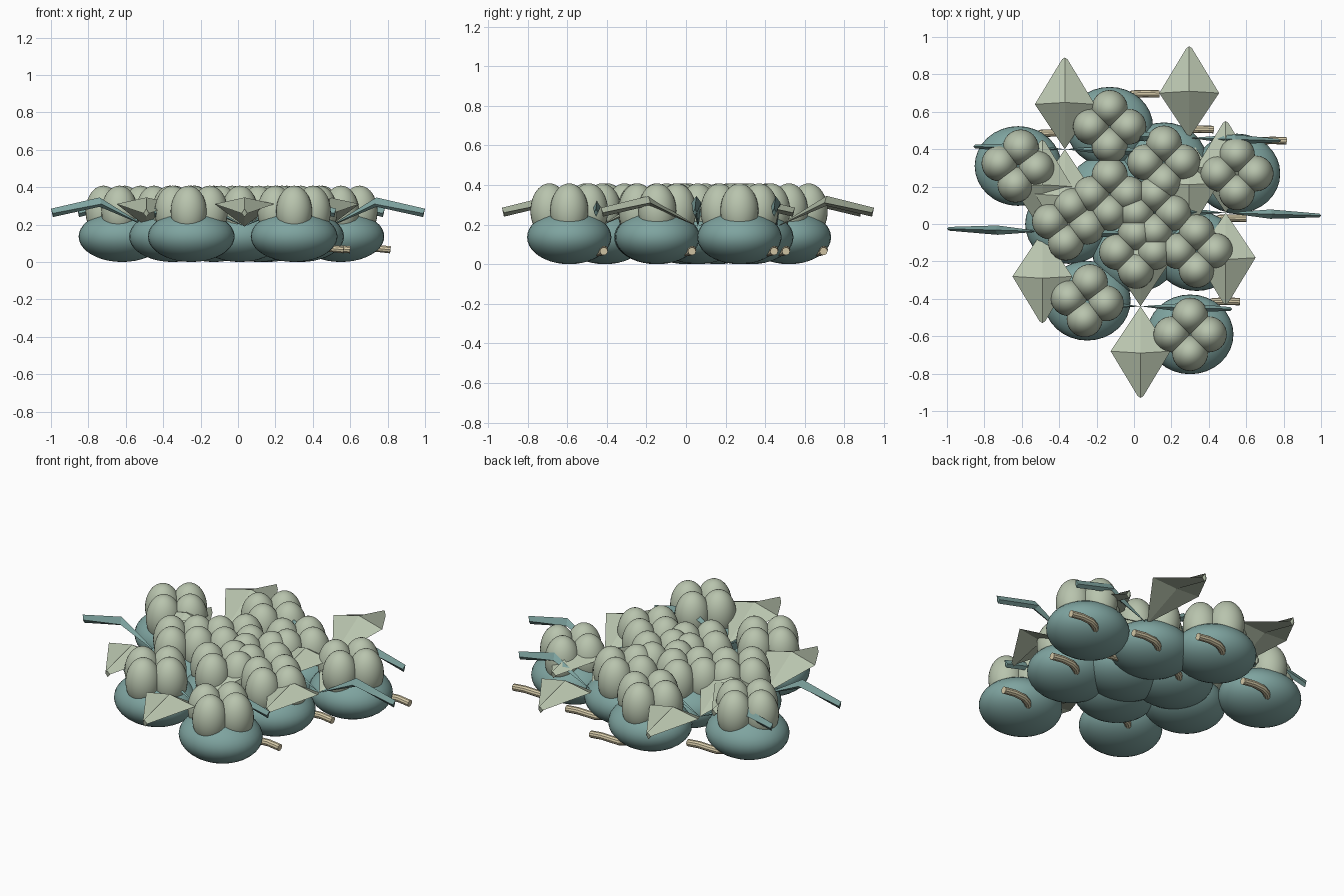
import bpy, bmesh, math
from mathutils import Matrix, Vector

if "Cube" in bpy.data.objects:
    bpy.data.objects.remove(bpy.data.objects["Cube"])


def material(name, rgb):
    m = bpy.data.materials.new(name)
    m.diffuse_color = (*rgb, 1)
    m.use_nodes = True
    m.node_tree.nodes["Principled BSDF"].inputs["Base Color"].default_value = m.diffuse_color
    return m


teal = material("teal", (0.21, 0.37, 0.35))
sage = material("sage green", (0.48, 0.55, 0.42))
straw = material("straw", (0.68, 0.60, 0.40))


def finish(bm, name, mat, smooth):
    bmesh.ops.recalc_face_normals(bm, faces=bm.faces)
    me = bpy.data.meshes.new(name)
    bm.to_mesh(me)
    bm.free()
    me.materials.append(mat)
    for p in me.polygons:
        p.use_smooth = smooth
    ob = bpy.data.objects.new(name, me)
    bpy.context.collection.objects.link(ob)


def ellipsoid(bm, centre, radii):
    mat = Matrix.Translation(centre) @ Matrix.Diagonal((*radii, 1))
    bmesh.ops.create_uvsphere(bm, u_segments=32, v_segments=20, radius=1, matrix=mat)


def tube(bm, points, radius, sides=10):
    rings = []
    for i, p in enumerate(points):
        t = (points[min(i + 1, len(points) - 1)] - points[max(i - 1, 0)]).normalized()
        u = t.cross(Vector((0, 0, 1))).normalized()
        v = u.cross(t)
        rings.append([bm.verts.new(p + radius * (math.cos(a) * u + math.sin(a) * v))
                      for a in [k * math.tau / sides for k in range(sides)]])
    for a, b in zip(rings, rings[1:]):
        for k in range(sides):
            j = (k + 1) % sides
            bm.faces.new((a[k], a[j], b[j], b[k]))
    bm.faces.new(rings[0])
    bm.faces.new(rings[-1])


# Folded diamond leaf: ridge on top, keel below, short blunt tip
def leaf(bm, centre, angle, half_width, skew=0.0):
    place = Matrix.Translation((*centre, 0)) @ Matrix.Rotation(angle, 4, 'Z')
    def v(x, y, z):
        return bm.verts.new(place @ Vector((x + skew * y, y, z)))
    w, t = half_width, min(0.015, half_width * 0.4)
    base, ridge, keel = v(0, 0, 0.19), v(0, 0.25, 0.345), v(0, 0.25, 0.295)
    tip, under = (v(0, 0.49, 0.285), v(0, 0.48, 0.24))
    for s in (-1, 1):
        side, corner = v(s * w, 0.24, 0.31), v(s * t, 0.48, 0.26)
        for f in ((base, side, ridge), (ridge, side, corner, tip), (base, keel, side),
                  (keel, under, corner, side), (tip, corner, under)):
            bm.faces.new(f)


# Clusters: squashed body, four upright lobes, hooked stem
clusters = [(-0.62, 0.31), (-0.13, 0.52), (0.16, 0.33), (0.55, 0.27), (-0.35, 0.0),
            (-0.13, 0.16), (0.11, 0.06), (0.01, -0.15), (0.335, -0.145),
            (-0.25, -0.41), (0.30, -0.59)]
bodies, lobes, stems = bmesh.new(), bmesh.new(), bmesh.new()
hook = [(0.05, 0.11, 0.065), (0.065, 0.14, 0.06), (0.09, 0.163, 0.062),
        (0.125, 0.175, 0.07), (0.19, 0.177, 0.073), (0.265, 0.175, 0.065)]
for i, (x, y) in enumerate(clusters):
    ellipsoid(bodies, (x, y, 0.14), (0.232, 0.213, 0.136))
    turn = math.radians(-8 if i in (0, 4, 9) else 0)
    for k in range(4):
        a = turn + k * math.pi / 2
        ellipsoid(lobes, (x + 0.1 * math.cos(a), y + 0.1 * math.sin(a), 0.27),
                  (0.096, 0.096, 0.138))
    tube(stems, [Vector((x, y, 0)) + Vector(p) for p in hook], 0.02)
zmin = min(v.co.z for v in bodies.verts)
bmesh.ops.translate(bodies, verts=bodies.verts, vec=(0, 0, -zmin))
finish(bodies, "cluster_bodies", teal, True)
finish(lobes, "cluster_lobes", sage, True)
finish(stems, "stems", straw, True)

# Leaf sets: broad leaves along y, narrow blades along x
broad, narrow = bmesh.new(), bmesh.new()
for c in [(0.295, 0.46), (-0.37, 0.40), (0.035, -0.44), (0.49, 0.06), (-0.49, -0.04)]:
    for a in (0, math.pi):
        leaf(broad, c, a, 0.16)
        leaf(narrow, c, a + math.pi / 2, 0.025, 0.03)
for bm in (broad, narrow):
    bmesh.ops.remove_doubles(bm, verts=bm.verts, dist=1e-5)
# Blades reach slightly further out
for v in narrow.verts:
    if abs(v.co.x) > 0.95:
        v.co.x += math.copysign(0.02, v.co.x)
finish(broad, "broad_leaves", sage, False)
finish(narrow, "narrow_blades", teal, False)
for ob in bpy.context.collection.objects:
    if ob.name == "stems":
        bpy.context.view_layer.objects.active = ob
        ob.select_set(True)
        bpy.ops.object.shade_smooth_by_angle()
